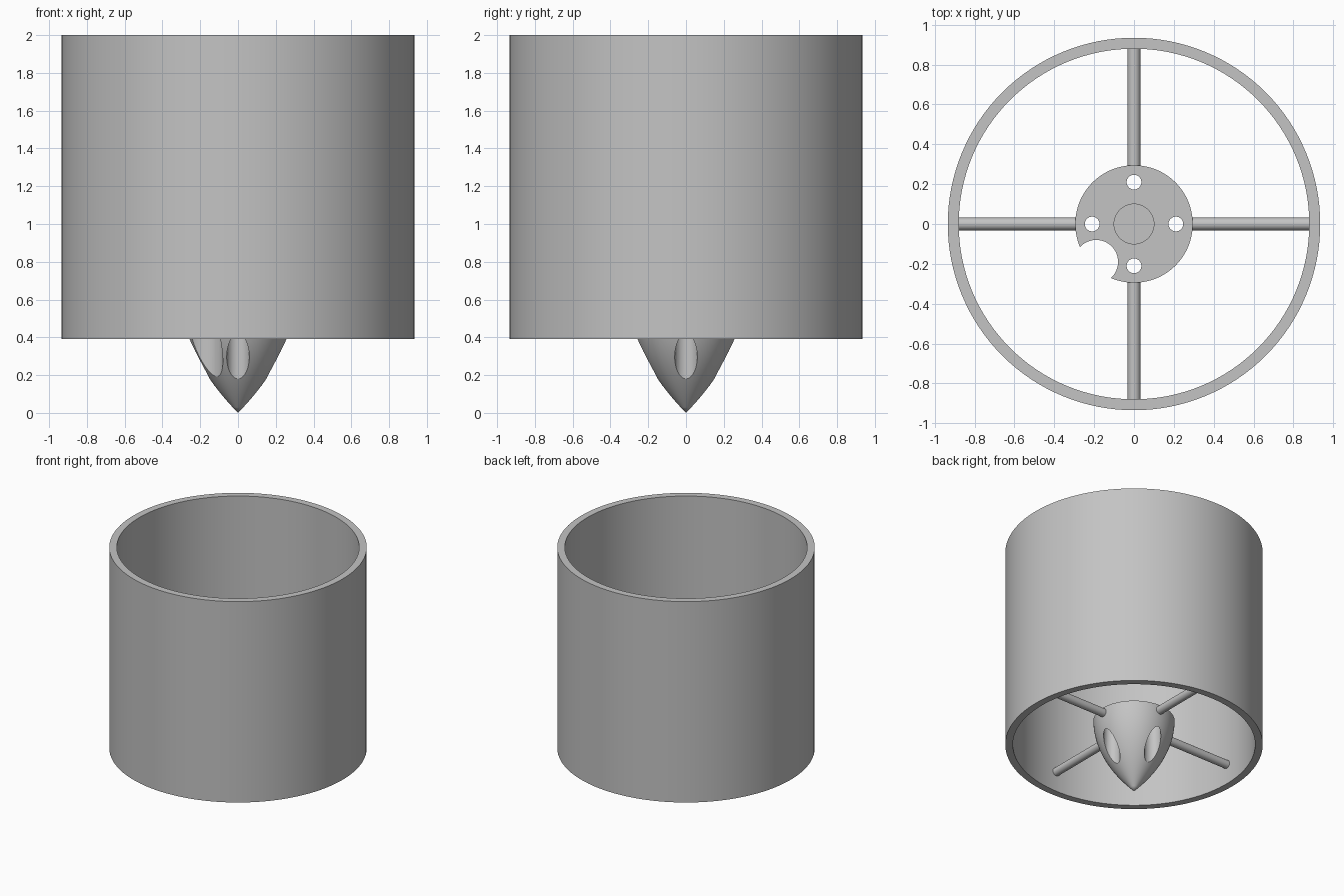
import bpy
import bmesh
import math
from mathutils import Matrix, Vector

cube = bpy.data.objects.get("Cube")
if cube:
    bpy.data.objects.remove(cube, do_unlink=True)

grey = bpy.data.materials.new("plain_grey")
grey.use_nodes = True
colour = (0.55, 0.55, 0.55, 1)
grey.diffuse_color = colour
grey.node_tree.nodes["Principled BSDF"].inputs["Base Color"].default_value = colour


def add_object(name, bm):
    bmesh.ops.recalc_face_normals(bm, faces=bm.faces)
    mesh = bpy.data.meshes.new(name)
    bm.to_mesh(mesh)
    bm.free()
    mesh.materials.append(grey)
    obj = bpy.data.objects.new(name, mesh)
    bpy.context.collection.objects.link(obj)
    return obj


def lathe(name, profile, steps=96, closed=False):
    """Spin (radius, height) points about the z axis."""
    bm = bmesh.new()
    verts = [bm.verts.new((r, 0, z)) for r, z in profile]
    pairs = list(zip(verts, verts[1:]))
    if closed:
        pairs.append((verts[-1], verts[0]))
    edges = [bm.edges.new(p) for p in pairs]
    bmesh.ops.spin(bm, geom=verts + edges, cent=(0, 0, 0), axis=(0, 0, 1),
                   angle=math.tau, steps=steps, use_duplicate=False)
    bmesh.ops.remove_doubles(bm, verts=bm.verts, dist=1e-5)
    return add_object(name, bm)


def cylinder(name, start, end, radius, sides=32):
    start, end = Vector(start), Vector(end)
    axis = end - start
    turn = axis.to_track_quat("Z", "Y").to_matrix().to_4x4()
    bm = bmesh.new()
    bmesh.ops.create_cone(bm, cap_ends=True, segments=sides, radius1=radius,
                          radius2=radius, depth=axis.length,
                          matrix=Matrix.Translation((start + end) / 2) @ turn)
    return add_object(name, bm)


def smooth(obj):
    bpy.ops.object.select_all(action="DESELECT")
    obj.select_set(True)
    bpy.context.view_layer.objects.active = obj
    bpy.ops.object.shade_smooth_by_angle(angle=math.radians(30))


# Open outer tube
bottom, top, outer, inner = 0.39, 2.0, 0.935, 0.88
tube = lathe("outer_tube", [(inner, bottom), (outer, bottom), (outer, top), (inner, top)],
             steps=128, closed=True)

# Pointed hub with a flat top
hub_top, hub_radius, rings = 0.59, 0.295, 20
profile = [(hub_radius * (1 - (1 - i / rings) ** 1.95), hub_top * i / rings)
           for i in range(rings + 1)]
hub = lathe("nose_hub", profile + [(0, hub_top)])

# Holes in the hub: cable notch, shaft pocket, screw holes with wide lower bores
cutters = [
    cylinder("notch_cutter", (-0.19, -0.19, -0.1), (-0.19, -0.19, 0.8), 0.11, 48),
    cylinder("pocket_cutter", (0, 0, 0.51), (0, 0, 0.8), 0.1, 48),
]
directions = [Vector((math.cos(a), math.sin(a), 0))
              for a in (i * math.pi / 2 for i in range(4))]
up = Vector((0, 0, 1))
for d in directions:
    spot = d * 0.21
    cutters.append(cylinder("bore_cutter", spot - up * 0.1, spot + up * 0.5, 0.06))
    cutters.append(cylinder("screw_cutter", spot + up * 0.4, spot + up * 0.8, 0.037))

for cutter in cutters:
    cutter.hide_render = True
    mod = hub.modifiers.new("cut", "BOOLEAN")
    mod.operation = "DIFFERENCE"
    mod.solver = "EXACT"
    mod.object = cutter
    bpy.context.view_layer.objects.active = hub
    bpy.ops.object.modifier_apply(modifier=mod.name)
    bpy.data.objects.remove(cutter, do_unlink=True)

# Four round spokes joining hub and tube
spokes = [cylinder(f"{side}_spoke", d * 0.272 + up * 0.55, d * 0.89 + up * 0.55, 0.032)
          for side, d in zip(("left", "back", "right", "front"), directions)]

for part in [tube, hub] + spokes:
    smooth(part)
